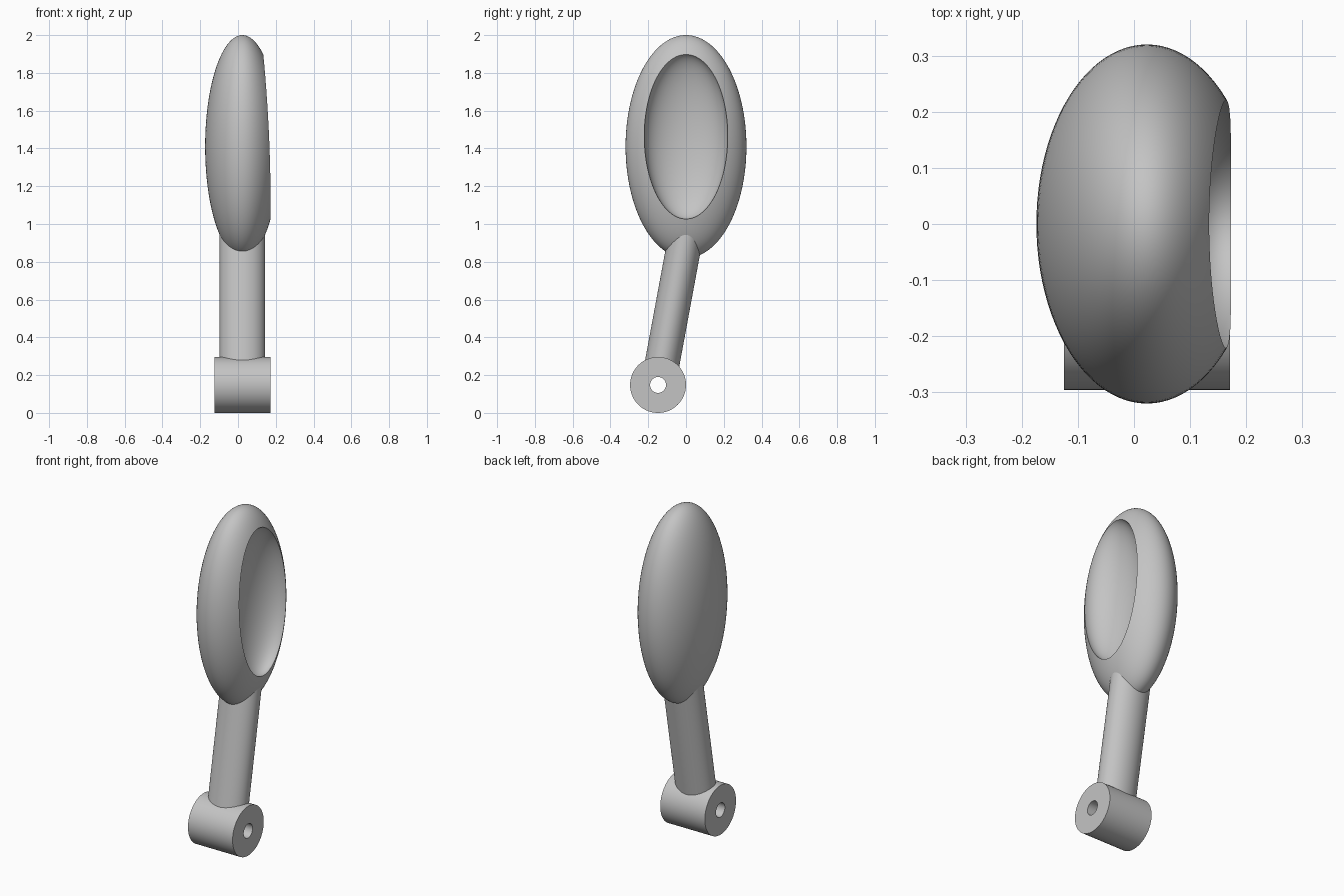
import bpy
import math
from mathutils import Vector

cube = bpy.data.objects.get("Cube")
if cube:
    bpy.data.objects.remove(cube, do_unlink=True)

GREY = (0.55, 0.55, 0.55, 1.0)
grey = bpy.data.materials.new("plain grey")
grey.use_nodes = True
grey.diffuse_color = GREY
grey.node_tree.nodes["Principled BSDF"].inputs["Base Color"].default_value = GREY

MID_X = 0.023
HUB = Vector((MID_X, -0.148, 0.148))


def finish(obj, name):
    """Name the active object, apply its size and turn, and colour it."""
    obj.name = obj.data.name = name
    bpy.ops.object.transform_apply(location=False, rotation=True, scale=True)
    obj.data.materials.append(grey)
    return obj


def ellipsoid(name, centre, radii):
    bpy.ops.mesh.primitive_uv_sphere_add(segments=96, ring_count=64, radius=1, location=centre)
    obj = bpy.context.object
    obj.scale = radii
    return finish(obj, name)


def rod(name, start, end, rx, ry):
    """Elliptical cylinder between two points."""
    axis = end - start
    bpy.ops.mesh.primitive_cylinder_add(vertices=96, radius=1, depth=1, location=(start + end) / 2)
    obj = bpy.context.object
    obj.scale = (rx, ry, axis.length)
    obj.rotation_euler = axis.to_track_quat("Z", "Y").to_euler()
    # Rods in the yz plane only tip about x, which keeps the oval square to x
    if abs(axis.x) < 1e-6:
        obj.rotation_euler = (-math.atan2(axis.y, axis.z), 0, 0)
    return finish(obj, name)


def carve(target, cutter):
    mod = target.modifiers.new("carve", "BOOLEAN")
    mod.operation = "DIFFERENCE"
    mod.solver = "EXACT"
    mod.object = cutter
    bpy.context.view_layer.objects.active = target
    bpy.ops.object.modifier_apply(modifier=mod.name)
    bpy.data.objects.remove(cutter, do_unlink=True)


def smooth(obj):
    bpy.ops.object.select_all(action="DESELECT")
    obj.select_set(True)
    bpy.context.view_layer.objects.active = obj
    bpy.ops.object.shade_smooth_by_angle(angle=math.radians(30))


# Oval head with a hollow scooped out of its left side
head = ellipsoid("head", (MID_X, 0, 1.41), (0.197, 0.32, 0.59))
carve(head, ellipsoid("hollow_cutter", (0.16, 0, 1.465), (0.14, 0.221, 0.44)))

# Crosswise hub with a pin hole
half = Vector((0.148, 0, 0))
hub = rod("hub", HUB - half, HUB + half, 0.148, 0.148)
carve(hub, rod("hole_cutter", HUB - half * 1.5, HUB + half * 1.5, 0.042, 0.042))

# Oval arm leaning from the hub up into the head
arm = rod("arm", Vector((MID_X, -0.134, 0.22)), Vector((MID_X, 0.003, 0.96)), 0.12, 0.092)

for part in (head, hub, arm):
    smooth(part)
